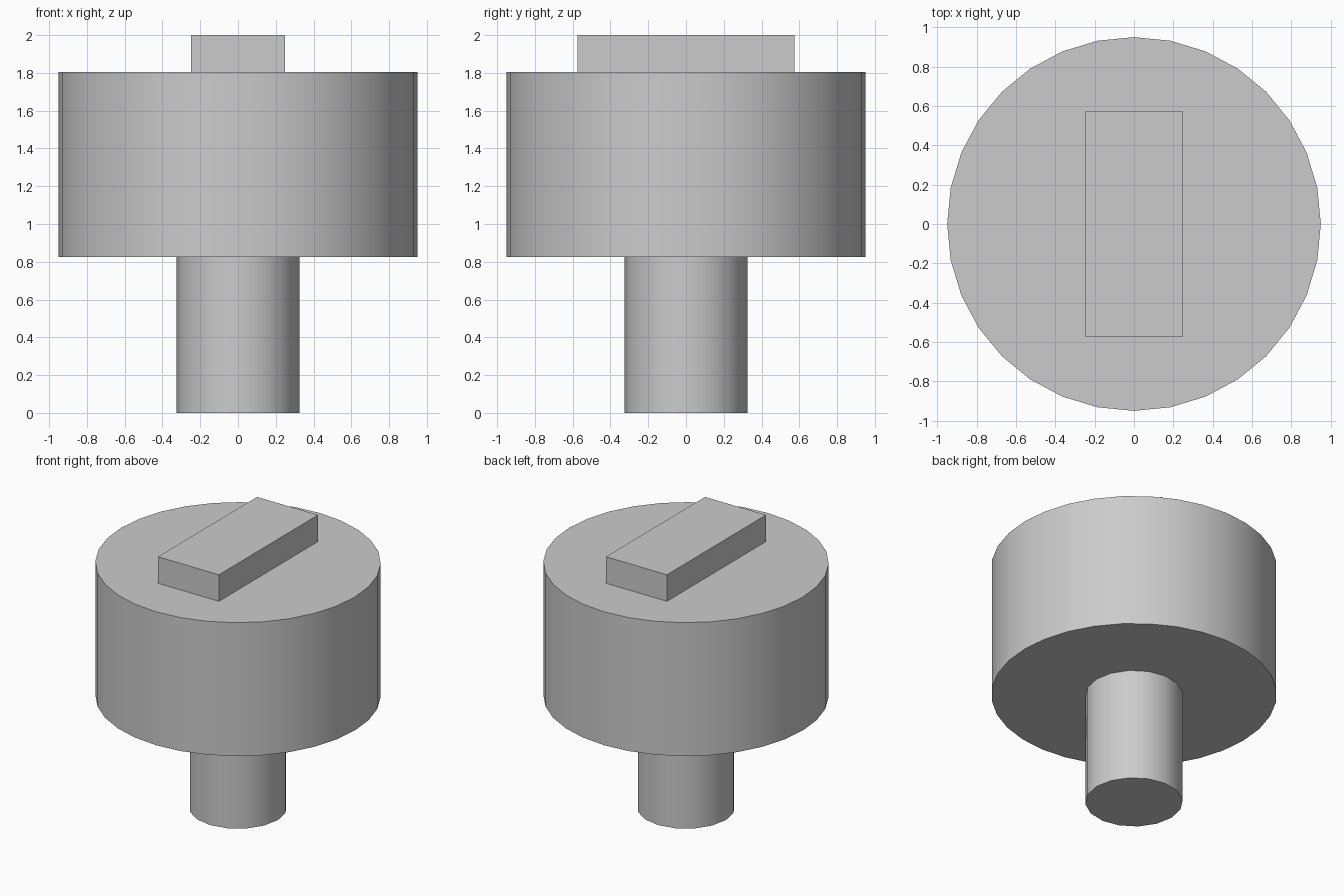
import bpy
import math

cube = bpy.data.objects.get("Cube")
if cube:
    bpy.data.objects.remove(cube, do_unlink=True)

# Single plain grey for the whole model
GREY = (0.6, 0.6, 0.6, 1.0)
grey = bpy.data.materials.new("light grey")
grey.use_nodes = True
grey.diffuse_color = GREY
for node in grey.node_tree.nodes:
    if node.type == 'BSDF_PRINCIPLED':
        node.inputs["Base Color"].default_value = GREY


def finish(name):
    obj = bpy.context.object
    obj.name = name
    obj.data.materials.append(grey)
    return obj


def cylinder(name, sides, radius, bottom, top):
    # Quarter turn puts a vertex on each axis
    bpy.ops.mesh.primitive_cylinder_add(
        vertices=sides, radius=radius, depth=top - bottom,
        location=(0, 0, (bottom + top) / 2))
    obj = finish(name)
    bpy.ops.object.shade_smooth_by_angle(angle=math.radians(30))
    return obj


# Narrow stem and wide round head
cylinder("stem", 16, 0.325, 0.0, 0.825)
cylinder("head", 32, 0.95, 0.825, 1.805)

# Raised bar across the top, running front to back
bpy.ops.mesh.primitive_cube_add(size=1, location=(0, 0, 1.9025))
bar = finish("top_bar")
bar.scale = (0.495, 1.15, 0.195)
bpy.ops.object.transform_apply(location=False, rotation=False, scale=True)
